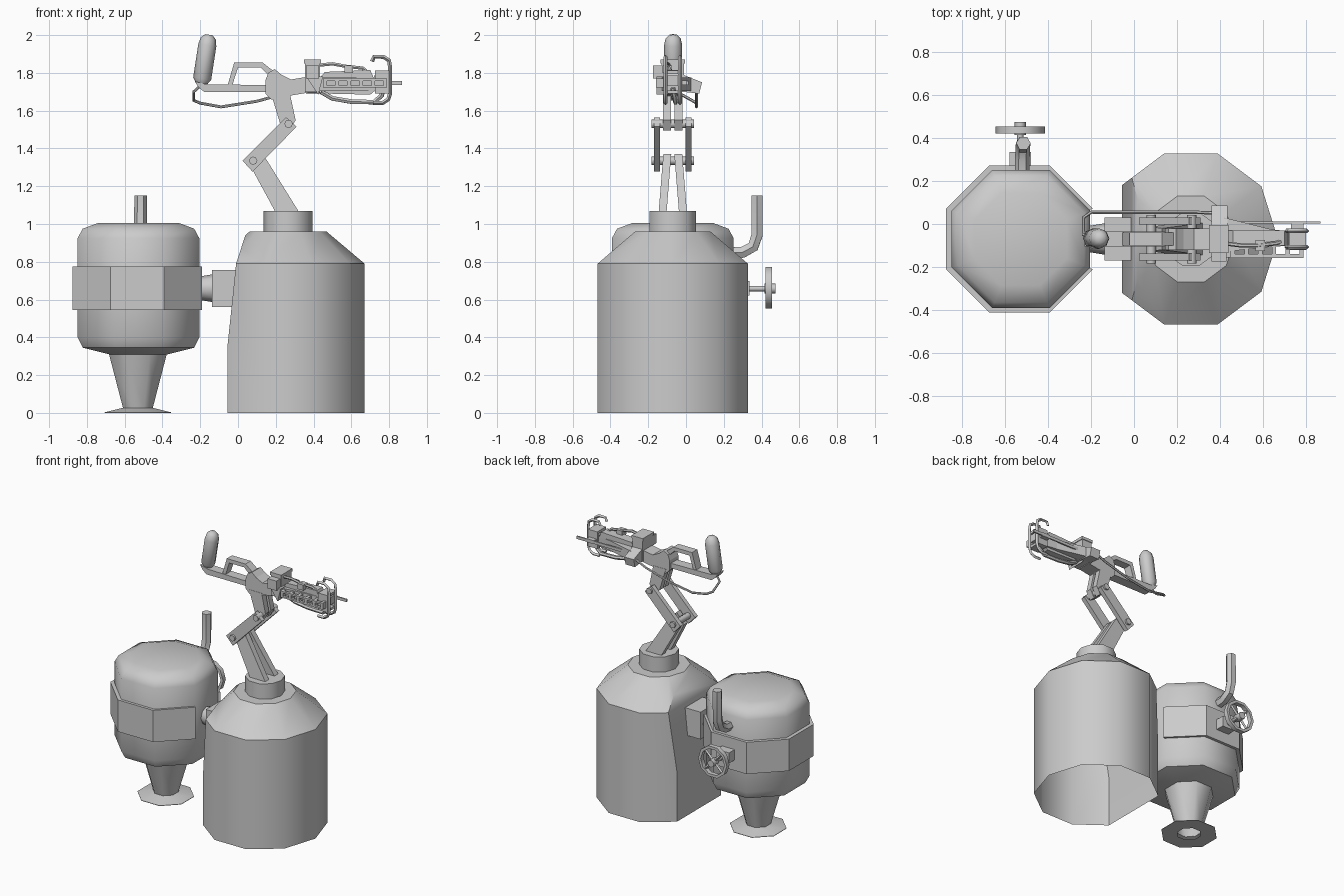
import bpy, bmesh
from math import sin, cos, pi, radians
from mathutils import Vector

YC = -0.07  # shared centre plane of tanks and arm


def finish(name, bm, angle=None):
    bmesh.ops.recalc_face_normals(bm, faces=bm.faces)
    me = bpy.data.meshes.new(name)
    bm.to_mesh(me)
    bm.free()
    ob = bpy.data.objects.new(name, me)
    bpy.context.collection.objects.link(ob)
    if angle:
        select(ob)
        bpy.ops.object.shade_smooth_by_angle(angle=radians(angle))
    return ob


def select(ob):
    bpy.ops.object.select_all(action='DESELECT')
    ob.select_set(True)
    bpy.context.view_layer.objects.active = ob


def prism(name, pts, a, b, axis='y', shear=None):
    """Extrude a flat outline from a to b along an axis."""
    put = {'x': lambda u, v, h: (h, u, v), 'y': lambda u, v, h: (u, h, v),
           'z': lambda u, v, h: (u, v, h)}[axis]
    bm = bmesh.new()
    lo, hi = [[bm.verts.new(put(u, v, h)) for u, v in pts] for h in (a, b)]
    bm.faces.new(lo)
    bm.faces.new(hi)
    for i in range(len(pts)):
        j = (i + 1) % len(pts)
        bm.faces.new((lo[i], lo[j], hi[j], hi[i]))
    if shear:
        for v in bm.verts:
            v.co.y += shear(v.co.z)
    return finish(name, bm)


def box(name, x0, x1, y0, y1, z0, z1):
    return prism(name, [(x0, z0), (x1, z0), (x1, z1), (x0, z1)], y0, y1)


def lathe_bm(prof, base, axis=(0, 0, 1), n=8, turn=0.0, sx=1, caps=(True, True)):
    """Spin (radius, height) pairs around an axis."""
    q = Vector((0, 0, 1)).rotation_difference(Vector(axis))
    bm = bmesh.new()
    rings = []
    for r, h in prof:
        rings.append([bm.verts.new(Vector(base) + q @ Vector(
            (r * sx * cos(turn + 2 * pi * i / n), r * sin(turn + 2 * pi * i / n), h)))
            for i in range(n)])
    for p, s in zip(rings, rings[1:]):
        for i in range(n):
            j = (i + 1) % n
            bm.faces.new((p[i], p[j], s[j], s[i]))
    if caps[0]:
        bm.faces.new(rings[0])
    if caps[1]:
        bm.faces.new(rings[-1])
    return bm


def lathe(name, *args, angle=48, **kw):
    return finish(name, lathe_bm(*args, **kw), angle)


def tube(name, pts, r, res=1, cyclic=False):
    cu = bpy.data.curves.new(name, 'CURVE')
    cu.dimensions = '3D'
    cu.bevel_depth, cu.bevel_resolution, cu.use_fill_caps = r, res, True
    sp = cu.splines.new('POLY')
    sp.points.add(len(pts) - 1)
    for p, co in zip(sp.points, pts):
        p.co = (*co, 1)
    sp.use_cyclic_u = cyclic
    ob = bpy.data.objects.new(name, cu)
    bpy.context.collection.objects.link(ob)
    select(ob)
    bpy.ops.object.convert(target='MESH')
    bpy.context.object.name = name
    bpy.ops.object.shade_smooth_by_angle(angle=radians(35))


# large ten-sided drum, shaved on the side facing the boiler, open underneath
bm = lathe_bm([(0.418, 0), (0.418, 0.79), (0.21, 0.96)], (0.265, YC, 0), n=10, sx=0.97)
cuts = [(-0.055, 0), (-0.055, 0.36), (-0.01, 0.79), (0.045, 0.96)]
for (xa, za), (xb, zb) in zip(cuts, cuts[1:]):
    res = bmesh.ops.bisect_plane(bm, geom=bm.verts[:] + bm.edges[:] + bm.faces[:], dist=1e-5,
                                 plane_co=(xa, 0, za), plane_no=(za - zb, 0, xb - xa),
                                 clear_outer=True)
    edges = [e for e in res['geom_cut'] if isinstance(e, bmesh.types.BMEdge)]
    bmesh.ops.edgeloop_fill(bm, edges=edges)
bmesh.ops.delete(bm, geom=[f for f in bm.faces if all(v.co.z < 1e-4 for v in f.verts)],
                 context='FACES')
finish('drum', bm, 40)
lathe('drum_collar', [(0.13, 0.94), (0.13, 1.07)], (0.265, YC, 0), n=10)

# octagonal boiler, funnel leg and foot
T, K = pi / 8, 1 / cos(pi / 8)
lathe('boiler', [(r * K, z) for r, z in [(0.155, 0.31), (0.295, 0.345), (0.322, 0.40),
      (0.322, 0.925), (0.295, 0.975), (0.215, 1.005)]], (-0.527, YC, 0), turn=T)
lathe('boiler_leg', [(0.168, 0.32), (0.085, 0.025)], (-0.53, YC, 0), turn=T, caps=(False, False))
lathe('boiler_foot', [(0.085, 0.027), (0.19, 0.003), (0.19, 0.0), (0.08, 0.0)],
      (-0.53, YC, 0), turn=T, caps=(False, False))


# belt around seven of the eight boiler sides
def octagon(a):
    return [(-0.533 + a * K * cos(T + i * pi / 4), YC + a * K * sin(T + i * pi / 4))
            for i in range(8)]


prism('boiler_belt', octagon(0.342) + octagon(0.312)[::-1], 0.545, 0.775, 'z')

# coupling to the drum
lathe('coupling_neck', [(0.06, 0), (0.075, 0.09)], (-0.215, YC, 0.66), axis=(1, 0, 0))
box('coupling_block', -0.138, 0.0, YC - 0.1, YC + 0.1, 0.56, 0.757)

# exhaust pipe
tube('exhaust_pipe', [(-0.52, 0.20, 0.845), (-0.52, 0.30, 0.85), (-0.518, 0.355, 0.88),
                      (-0.516, 0.376, 0.94), (-0.515, 0.376, 1.15)], 0.034)

# valve with spoked hand wheel
box('valve_block', -0.58, -0.48, 0.22, 0.335, 0.622, 0.697)
lathe('valve_stem', [(0.015, 0), (0.015, 0.12)], (-0.53, 0.32, 0.658), axis=(0, 1, 0))
lathe('valve_hub', [(0.026, 0), (0.026, 0.06)], (-0.53, 0.415, 0.658), axis=(0, 1, 0))
ring = [(0.115, 0), (0.115, 0.032), (0.095, 0.032), (0.095, 0), (0.115, 0)]
lathe('valve_wheel', ring, (-0.53, 0.422, 0.663), axis=(0, 1, 0), n=10, caps=(False, False))
for i in range(4):
    a = pi / 4 + i * pi / 2
    tube('valve_spoke', [(-0.53, 0.438, 0.663),
                         (-0.53 + 0.102 * cos(a), 0.438, 0.663 + 0.102 * sin(a))], 0.01, 0)

# folding arm: paired bars mirrored about the centre plane
lower = [(0.20, 1.06), (0.325, 1.06), (0.145, 1.35), (0.13, 1.37), (0.075, 1.29)]
middle = [(0.024, 1.335), (0.077, 1.277), (0.31, 1.515), (0.255, 1.565)]
upper = [(0.225, 1.525), (0.275, 1.495), (0.305, 1.55), (0.275, 1.69), (0.175, 1.69)]
for s in (-1, 1):
    prism('lower_arm', lower, YC + s * 0.008, YC + s * 0.05,
          shear=lambda z: s * 0.025 * (1.37 - z) / 0.31)
    prism('middle_arm', middle, YC + s * 0.068, YC + s * 0.1)
    prism('upper_arm', upper, YC + s * 0.01, YC + s * 0.052)
for x, z in ((0.08, 1.335), (0.268, 1.53)):
    lathe('arm_pin', [(0.022, -0.113), (0.022, 0.113)], (x, YC, z), axis=(0, 1, 0))

# swivel hub carrying the long tool
prism('swivel_hub', [(0.145, 1.69), (0.145, 1.76), (0.16, 1.80), (0.195, 1.82), (0.23, 1.79),
      (0.28, 1.765), (0.37, 1.78), (0.37, 1.695), (0.28, 1.68), (0.235, 1.655), (0.175, 1.66)],
      YC - 0.05, YC + 0.05)

# rear rail, carry loop and canister
prism('rear_rail', [(-0.21, 1.725), (-0.18, 1.70), (0.16, 1.70), (0.16, 1.735),
      (-0.17, 1.74), (-0.23, 1.755)], YC - 0.035, YC + 0.035)
prism('carry_loop', [(-0.055, 1.735), (-0.02, 1.855), (0.13, 1.855), (0.20, 1.80), (0.16, 1.79),
      (0.12, 1.828), (0.0, 1.828), (-0.03, 1.735)], YC - 0.03, YC + 0.03)
lathe('canister', [(0.025, 0), (0.048, 0.035), (0.048, 0.215), (0.04, 0.25), (0.02, 0.27)],
      (-0.195, YC + 0.002, 1.735), axis=(0.04, 0, 0.26))

# cable from the rear end to the receiver
tube('cable', [(-0.19, YC, 1.74), (-0.235, -0.05, 1.70), (-0.235, 0.03, 1.655),
               (-0.20, 0.055, 1.64), (-0.09, 0.055, 1.62), (0.10, 0.055, 1.65),
               (0.28, 0.055, 1.70), (0.40, 0.05, 1.75)], 0.008)

# receiver
box('receiver_block', 0.355, 0.435, YC - 0.06, YC + 0.06, 1.70, 1.862)
box('receiver_cap', 0.35, 0.44, YC - 0.065, YC + 0.065, 1.85, 1.87)
box('receiver_left_pod', 0.36, 0.43, YC - 0.105, YC - 0.055, 1.77, 1.84)
prism('receiver_right_pod', [(-0.015, 1.79), (0.085, 1.75), (0.07, 1.69), (-0.015, 1.70)],
      0.36, 0.435, 'x')
prism('receiver_wedge', [(0.36, 1.78), (0.45, 1.78), (0.425, 1.685)], YC - 0.085, YC + 0.05)

# tapered barrel shroud with upper strip
prism('barrel_shroud', [(0.42, -0.13), (0.60, -0.11), (0.73, -0.10), (0.73, -0.035),
      (0.64, -0.025), (0.42, 0.03)], 1.705, 1.775, 'z')
prism('shroud_top', [(0.43, 1.77), (0.72, 1.77), (0.70, 1.815), (0.46, 1.805)],
      YC - 0.03, YC + 0.04)
prism('shroud_keel', [(0.44, 1.71), (0.73, 1.71), (0.70, 1.685), (0.48, 1.69)],
      YC - 0.025, YC + 0.025)

# slotted side rail
for z in (1.722, 1.757):
    box('side_rail_bar', 0.45, 0.79, -0.158, -0.14, z, z + 0.012)
for i in range(6):
    x = 0.45 + i * 0.064
    box('side_rail_post', x, x + 0.02, -0.158, -0.10, 1.722, 1.769)

# upper pipe, its clamp, and the hose underneath
tube('upper_pipe', [(0.42, -0.09, 1.84), (0.50, -0.10, 1.848), (0.57, -0.10, 1.835),
                    (0.66, -0.09, 1.825), (0.69, -0.08, 1.80)], 0.01)
box('pipe_clamp', 0.565, 0.61, -0.125, -0.075, 1.80, 1.84)
tube('lower_hose', [(0.44, YC, 1.70), (0.50, -0.06, 1.665), (0.60, -0.055, 1.648),
                    (0.72, -0.055, 1.645), (0.76, -0.06, 1.68), (0.77, YC, 1.72)], 0.014)

# muzzle frame with twin C-shaped claws and a thin probe
box('muzzle_block', 0.72, 0.80, YC - 0.035, YC + 0.035, 1.73, 1.785)
claw = [(0.71, 1.86), (0.72, 1.885), (0.77, 1.885), (0.80, 1.865), (0.805, 1.83),
        (0.805, 1.69), (0.795, 1.66), (0.765, 1.64), (0.715, 1.64)]
for s in (-1, 1):
    tube('muzzle_claw', [(x, YC + s * 0.038, z) for x, z in claw], 0.011, 0)
    box('muzzle_cheek', 0.725, 0.80, YC + s * 0.032, YC + s * 0.05, 1.70, 1.81)
for z in (1.69, 1.795):
    box('muzzle_plate', 0.725, 0.80, YC - 0.05, YC + 0.05, z, z + 0.018)
box('probe', 0.45, 0.868, 0.002, 0.012, 1.737, 1.757)
box('probe_mount', 0.73, 0.79, -0.03, 0.012, 1.735, 1.76)
